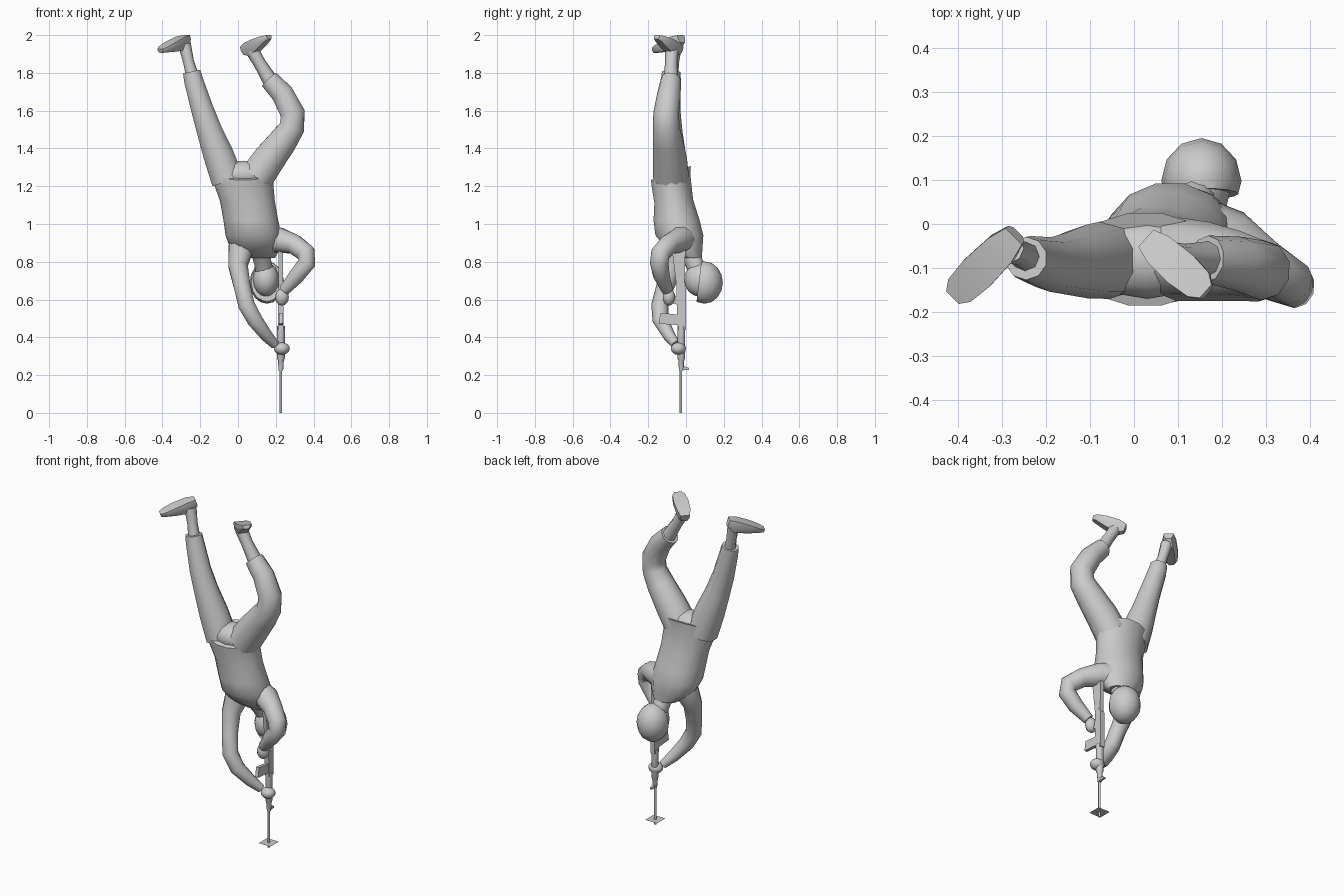
import bpy, bmesh, math
from mathutils import Vector

if "Cube" in bpy.data.objects:
    bpy.data.objects.remove(bpy.data.objects["Cube"])

grey = bpy.data.materials.new("plain grey")
grey.diffuse_color = (0.6, 0.6, 0.6, 1)
grey.use_nodes = True
grey.node_tree.nodes["Principled BSDF"].inputs["Base Color"].default_value = grey.diffuse_color


def finish(name, bm, smooth=50):
    bmesh.ops.recalc_face_normals(bm, faces=bm.faces)
    me = bpy.data.meshes.new(name)
    bm.to_mesh(me)
    bm.free()
    ob = bpy.data.objects.new(name, me)
    bpy.context.collection.objects.link(ob)
    me.materials.append(grey)
    if smooth:
        bpy.ops.object.select_all(action='DESELECT')
        ob.select_set(True)
        bpy.context.view_layer.objects.active = ob
        bpy.ops.object.shade_smooth_by_angle(angle=math.radians(smooth))
    return ob


def loft(name, rings, smooth=50):
    """Skin a list of equal-length point rings and cap both ends."""
    bm = bmesh.new()
    vs = [[bm.verts.new(p) for p in r] for r in rings]
    n = len(vs[0])
    for a, b in zip(vs, vs[1:]):
        for i in range(n):
            j = (i + 1) % n
            bm.faces.new((a[i], a[j], b[j], b[i]))
    bm.faces.new(vs[0])
    bm.faces.new(vs[-1])
    return finish(name, bm, smooth)


def limb(name, pts, sides=10):
    """Tube through (x, y, z, radius) points."""
    ps = [Vector(p[:3]) for p in pts]
    rings = []
    for i, p in enumerate(ps):
        d = (ps[min(i + 1, len(ps) - 1)] - ps[max(i - 1, 0)]).normalized()
        u = (Vector((0, 1, 0)) - d * d.y).normalized()
        v = d.cross(u)
        rings.append([p + pts[i][3] * (u * math.cos(t) + v * math.sin(t))
                      for t in (math.tau * k / sides for k in range(sides))])
    return loft(name, rings)


def stack(name, rows, sides=14):
    """Loft of flat ellipses: (x, y, z, rx, ry, tilt along y)."""
    return loft(name, [[(x + rx * math.cos(t), y + ry * math.sin(t), z + k * ry * math.sin(t))
                        for t in (math.tau * i / sides for i in range(sides))]
                       for x, y, z, rx, ry, k in rows])


def ball(name, c, r, cut=None):
    """Ellipsoid, optionally keeping only the part with local y above cut."""
    bm = bmesh.new()
    bmesh.ops.create_uvsphere(bm, u_segments=12, v_segments=8, radius=1)
    for v in bm.verts:
        v.co = Vector((v.co.x * r[0], v.co.y * r[1], v.co.z * r[2])) + Vector(c)
    if cut is not None:
        res = bmesh.ops.bisect_plane(bm, geom=bm.verts[:] + bm.edges[:] + bm.faces[:],
                                     plane_co=(c[0], c[1] + cut, c[2]),
                                     plane_no=(0, 1, -0.12), clear_inner=True)
        edges = [e for e in res['geom_cut'] if isinstance(e, bmesh.types.BMEdge)]
        bmesh.ops.edgeloop_fill(bm, edges=edges)
    return finish(name, bm)


def plate(name, yz, half, x=0.227):
    """Side profile in (y, z) given a thickness along x."""
    return loft(name, [[(x + s * half, y, z) for y, z in yz] for s in (-1, 1)], 0)


def shoe(name, heel, toe):
    heel, toe = Vector(heel), Vector(toe)
    d = (toe - heel).normalized()
    side = d.cross(Vector((0, 0, 1))).normalized()
    up = side.cross(d)
    rings = []
    for t, w, hi, lo in ((0, .026, .012, -.03), (.22, .038, .02, -.055),
                         (.6, .042, .018, -.035), (.88, .036, .013, -.018),
                         (1, .02, .01, -.012)):
        c = heel.lerp(toe, t)
        rings.append([c + side * a * w + up * b for a, b in
                      ((-1, hi), (1, hi), (1, (hi + lo) / 2), (.6, lo),
                       (-.6, lo), (-1, (hi + lo) / 2))])
    return loft(name, rings, 40)


# torso: shirt from the flared hem down to the neck
stack("shirt", [(.025, -.08, 1.27, .165, .108, .35), (.025, -.08, 1.235, .16, .105, .3),
                (.05, -.065, 1.12, .145, .105, .1), (.068, -.05, 1.02, .145, .125, 0),
                (.082, -.035, .94, .148, .13, 0), (.092, -.01, .875, .135, .1, 0),
                (.115, .025, .82, .08, .06, 0)])
ball("trouser_seat", (.03, -.08, 1.26), (.145, .09, .075))

# legs, ankles and shoes
limb("straight_leg", [(-.055, -.08, 1.23, .09), (-.105, -.085, 1.37, .084), (-.15, -.09, 1.49, .071),
                      (-.19, -.092, 1.61, .062), (-.235, -.08, 1.76, .053), (-.245, -.078, 1.805, .049)])
limb("bent_leg", [(.1, -.08, 1.25, .095), (.165, -.085, 1.345, .09), (.235, -.095, 1.435, .08),
                  (.285, -.105, 1.51, .071), (.29, -.105, 1.585, .068), (.235, -.09, 1.69, .062),
                  (.165, -.08, 1.765, .054)])
limb("straight_ankle", [(-.235, -.08, 1.76, .036), (-.262, -.065, 1.86, .029), (-.283, -.055, 1.95, .034)], 8)
limb("bent_ankle", [(.18, -.08, 1.745, .042), (.115, -.078, 1.85, .033), (.075, -.075, 1.92, .036)], 8)
shoe("straight_shoe", (-.27, -.025, 1.988), (-.41, -.165, 1.917))
shoe("bent_shoe", (.03, -.035, 1.925), (.165, -.155, 1.99))

# forward arm, reaching down to the handguard
limb("reaching_arm", [(.05, -.01, .95, .075), (.015, -.03, .87, .07), (0, -.065, .78, .054),
                      (.022, -.11, .67, .047), (.045, -.138, .57, .046), (.09, -.135, .49, .043),
                      (.15, -.09, .41, .034), (.195, -.055, .362, .025)])
ball("reaching_hand", (.232, -.04, .34), (.042, .04, .033))

# trigger arm, elbow stuck out
limb("trigger_arm", [(.15, -.02, .92, .08), (.22, -.035, .915, .068), (.3, -.09, .892, .054),
                     (.36, -.135, .845, .052), (.365, -.142, .795, .049), (.31, -.13, .725, .044),
                     (.245, -.1, .65, .031)])
ball("trigger_hand", (.233, -.09, .613), (.036, .033, .045))

# head and helmet, crown towards the back
limb("neck", [(.115, .0, .87, .055), (.13, .04, .8, .048), (.142, .07, .74, .05)])
ball("head", (.148, .075, .705), (.07, .085, .09))
ball("helmet", (.153, .098, .69), (.091, .097, .112), -.03)

# rifle pointing straight down
limb("barrel", [(.227, -.027, 0, .007), (.227, -.027, .3, .007)], 8)
limb("handguard", [(.227, -.025, .225, .012), (.227, -.025, .28, .016),
                   (.227, -.025, .29, .021), (.227, -.025, .46, .021)], 8)
plate("front_sight", [(-.02, .225), (.016, .228), (.016, .238), (-.02, .25)], .006)
plate("receiver", [(-.045, .44), (0, .44), (0, .66), (-.02, .69), (-.05, .66)], .014)
plate("magazine", [(-.045, .465), (-.145, .472), (-.135, .53), (-.045, .52)], .01)
plate("grip", [(-.04, .57), (-.105, .595), (-.105, .635), (-.04, .615)], .01)
plate("stock", [(-.048, .65), (-.008, .65), (-.003, .87), (-.075, .87)], .012)

# thin square at the muzzle
bm = bmesh.new()
bm.faces.new([bm.verts.new((.227 + a * .04, -.027 + b * .04, .03))
              for a, b in ((-1, -1), (1, -1), (1, 1), (-1, 1))])
finish("muzzle_square", bm, 0)
